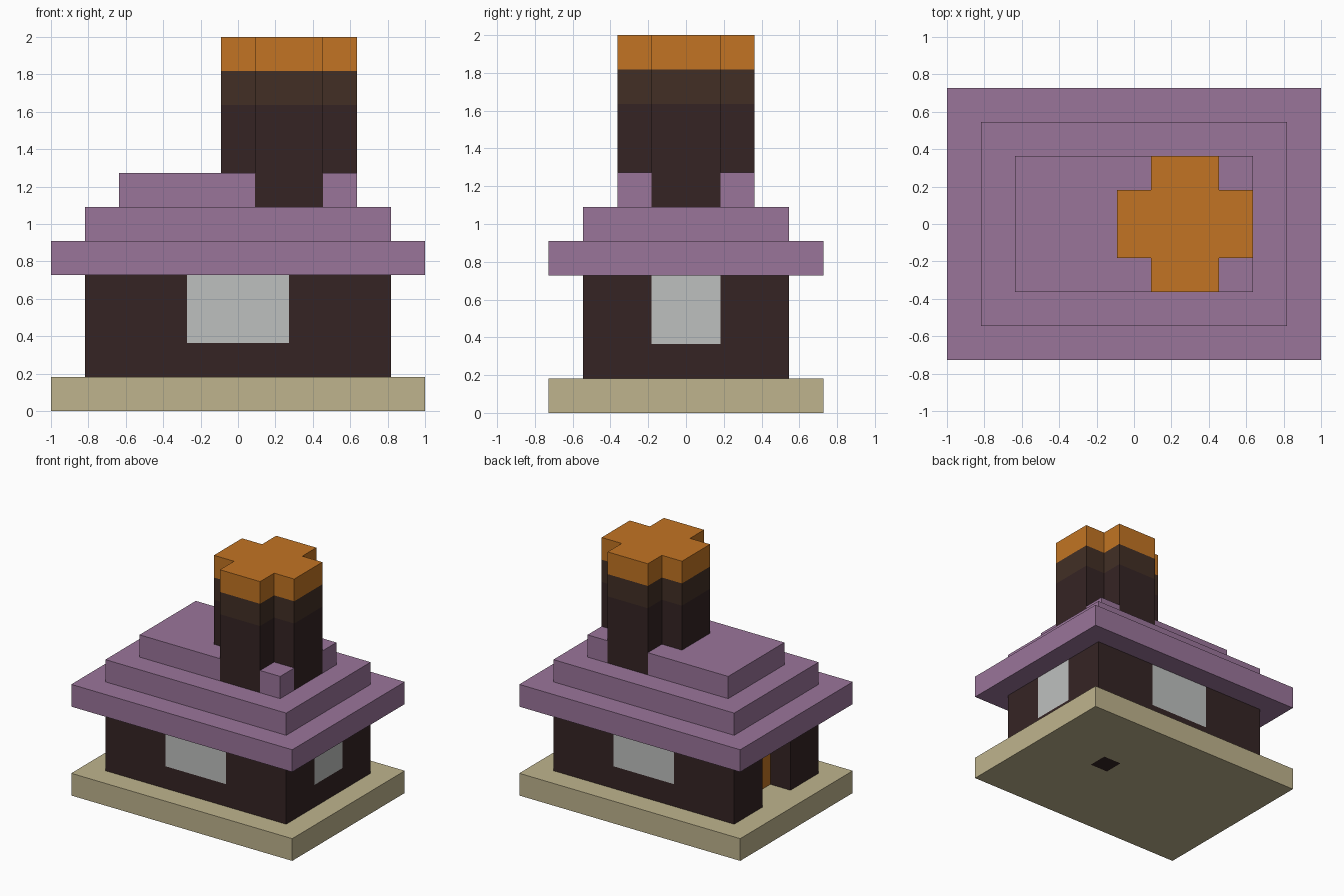
import bpy, bmesh
from mathutils import Vector

cube = bpy.data.objects.get("Cube")
if cube:
    bpy.data.objects.remove(cube)

U = 2 / 11  # one block
AXES = (Vector((1, 0, 0)), Vector((0, 1, 0)), Vector((0, 0, 1)))


def material(name, rgb):
    linear = [((c / 255 + 0.055) / 1.055) ** 2.4 for c in rgb] + [1]
    mat = bpy.data.materials.new(name)
    mat.use_nodes = True
    mat.diffuse_color = linear
    mat.node_tree.nodes["Principled BSDF"].inputs["Base Color"].default_value = linear
    return mat


stone = material("sand_stone", (191, 180, 141))
dark = material("dark_timber", (53, 36, 36))
mauve = material("mauve_roof", (154, 117, 154))
brown = material("soot_brown", (66, 47, 37))
orange = material("orange", (194, 116, 35))
glass = material("pale_glass", (190, 192, 191))


def prism(name, outline, z0, z1, mats, cuts=((), (), ()), rule=None):
    """Extrude an outline in block units, cut it at planes, colour faces by rule."""
    bm = bmesh.new()
    base = bm.faces.new([bm.verts.new((x, y, z0)) for x, y in outline])
    top = bmesh.ops.extrude_face_region(bm, geom=[base])["geom"]
    bmesh.ops.translate(bm, vec=(0, 0, z1 - z0),
                        verts=[v for v in top if isinstance(v, bmesh.types.BMVert)])
    for axis, places in zip(AXES, cuts):
        for p in places:
            bmesh.ops.bisect_plane(bm, geom=bm.verts[:] + bm.edges[:] + bm.faces[:],
                                   plane_co=axis * p, plane_no=axis)
    bmesh.ops.recalc_face_normals(bm, faces=bm.faces[:])
    bm.normal_update()
    if rule:
        for f in bm.faces:
            f.material_index = rule(f.calc_center_median(), f.normal)
    bmesh.ops.scale(bm, vec=(U, U, U), verts=bm.verts[:])
    mesh = bpy.data.meshes.new(name)
    bm.to_mesh(mesh)
    bm.free()
    for m in mats:
        mesh.materials.append(m)
    obj = bpy.data.objects.new(name, mesh)
    bpy.context.collection.objects.link(obj)
    return obj


def rect(x0, x1, y0, y1):
    return [(x0, y0), (x1, y0), (x1, y1), (x0, y1)]


# Foundation slab with one dark block showing underneath
def slab_rule(c, n):
    return int(n.z < -0.9 and abs(c.x - 2) < 0.4 and abs(c.y - 0.5) < 0.4)


prism("foundation", rect(-5.5, 5.5, -4, 4), 0, 1, [stone, dark],
      ((1.55, 2.45), (0.05, 0.95), ()), slab_rule)


# House body: windows on three sides, recessed orange door on the fourth
def wall_rule(c, n):
    if n.x < -0.9 and abs(c.y) < 1:
        return 2
    if c.z > 2 and ((abs(n.y) > 0.9 and abs(c.x) < 1.5) or (n.x > 0.9 and abs(c.y) < 1)):
        return 1
    return 0


prism("house_walls", rect(-3.5, 4.5, -3, 3), 1, 4, [dark, glass, orange],
      ((-1.5, 1.5), (-1, 1), (2,)), wall_rule)

# Wall ends on both sides of the doorway
prism("doorway_wall_back", rect(-4.5, -3.5, 1, 3), 1, 4, [dark])
prism("doorway_wall_front", rect(-4.5, -3.5, -3, -1), 1, 4, [dark])

# Stepped roof
prism("roof_eaves", rect(-5.5, 5.5, -4, 4), 4, 5, [mauve])
prism("roof_middle", rect(-4.5, 4.5, -3, 3), 5, 6, [mauve])


# Top roof step, where the chimney arms show flush in the sides
def step_rule(c, n):
    return int((abs(n.y) > 0.9 and 0.5 < c.x < 2.5) or (n.x > 0.9 and abs(c.y) < 1))


prism("roof_top", rect(-3.5, 3.5, -2, 2), 6, 7, [mauve, dark],
      ((0.5, 2.5), (-1, 1), ()), step_rule)

# Cross-shaped chimney, banded by height
quarter = [(2, 1), (1, 1), (1, 2)]
outline = []
for sx, sy in ((1, 1), (-1, 1), (-1, -1), (1, -1)):
    corner = quarter if sx * sy > 0 else quarter[::-1]
    outline += [(1.5 + sx * x, sy * y) for x, y in corner]


def band_rule(c, n):
    return 0 if c.z < 9 else 1 if c.z < 10 else 2


prism("chimney", outline, 7, 11, [dark, brown, orange], ((), (), (9, 10)), band_rule)
